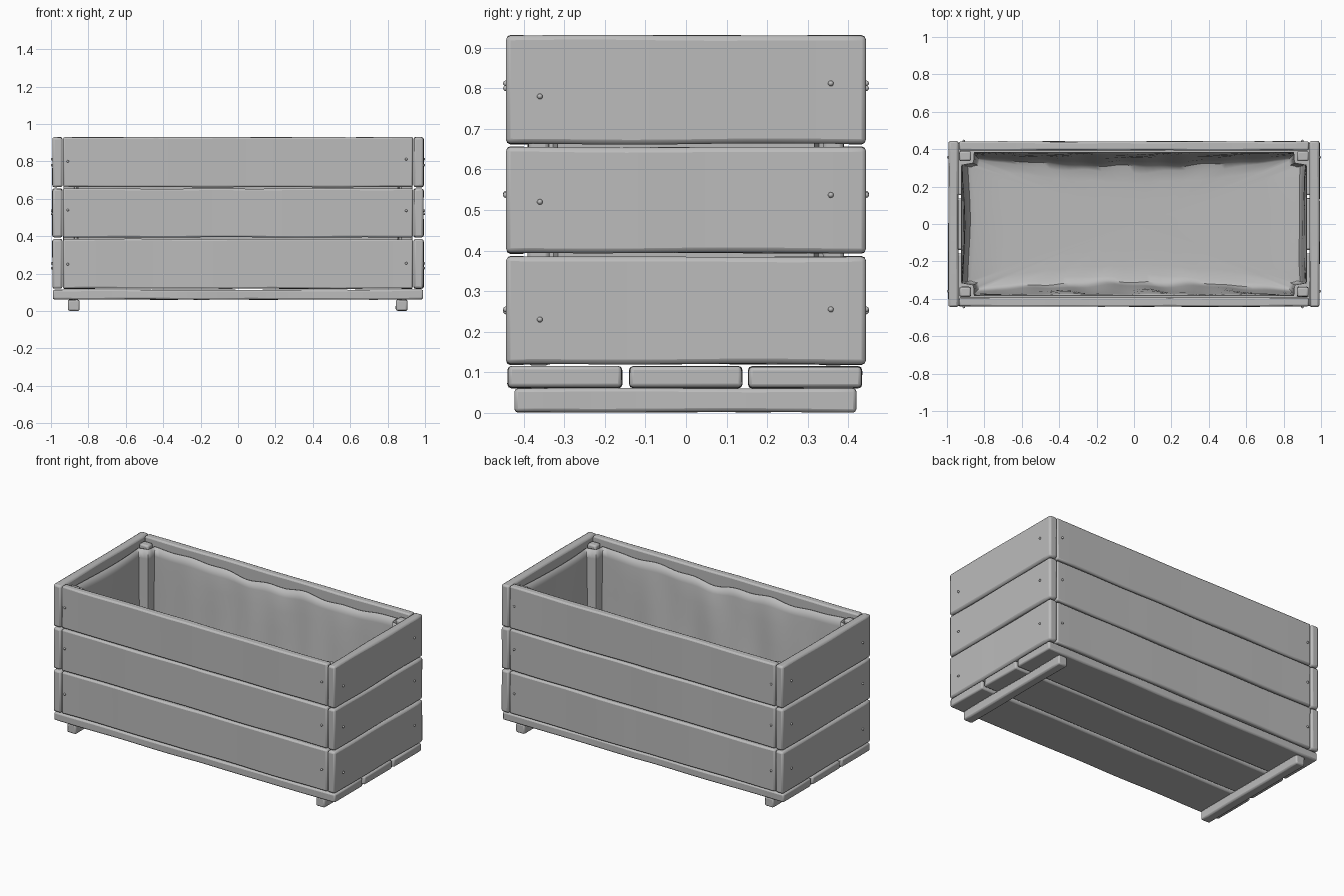
import bpy, bmesh, math, random
from mathutils import Vector

if "Cube" in bpy.data.objects:
    bpy.data.objects.remove(bpy.data.objects["Cube"])

random.seed(4)
grey = bpy.data.materials.new("weathered grey")
grey.diffuse_color = (0.5, 0.5, 0.5, 1)
grey.use_nodes = True
grey.node_tree.nodes["Principled BSDF"].inputs["Base Color"].default_value = grey.diffuse_color


def finish(name, bm, bevel=0.0, segments=2):
    me = bpy.data.meshes.new(name)
    bmesh.ops.recalc_face_normals(bm, faces=bm.faces)
    bm.to_mesh(me)
    bm.free()
    ob = bpy.data.objects.new(name, me)
    bpy.context.collection.objects.link(ob)
    me.materials.append(grey)
    if bevel:
        mod = ob.modifiers.new("worn edges", 'BEVEL')
        mod.width, mod.segments, mod.limit_method = bevel, segments, 'ANGLE'
        mod.angle_limit = math.radians(40)
    bpy.ops.object.select_all(action='DESELECT')
    ob.select_set(True)
    bpy.context.view_layer.objects.active = ob
    bpy.ops.object.shade_smooth_by_angle(angle=math.radians(40))
    return ob


def board(name, lo, hi, axis, wear=0.004, bevel=0.009, cuts=14):
    """Wooden board from lo to hi, gently uneven along its length axis."""
    lo, hi = Vector(lo), Vector(hi)
    mid, size = (lo + hi) / 2, hi - lo
    bm = bmesh.new()
    bmesh.ops.create_cube(bm, size=1)
    for v in bm.verts:
        v.co = Vector(c * s for c, s in zip(v.co, size)) + mid
    long_edges = [e for e in bm.edges
                  if abs(e.verts[0].co[axis] - e.verts[1].co[axis]) > 1e-4]
    bmesh.ops.subdivide_edges(bm, edges=long_edges, cuts=cuts)
    phase = [random.uniform(0, 6.28) for _ in range(8)]
    for v in bm.verts:
        t = v.co[axis]
        signs = [1 if v.co[i] > mid[i] else -1 for i in range(3)]
        for i in range(3):
            if i != axis:
                k = (signs[0] + 1) + (signs[2] + 1) // 2 + i
                wave = math.sin(t * 5 + phase[k % 8]) + math.sin(t * 11 + phase[(k + 3) % 8])
                v.co[i] -= signs[i] * wear * (0.5 + 0.25 * wave)
    return finish(name, bm, bevel)


def screw(name, pos, direction):
    """Domed screw head with a short neck."""
    bm = bmesh.new()
    bmesh.ops.create_uvsphere(bm, u_segments=10, v_segments=6, radius=0.007)
    turn = Vector(direction).to_track_quat('Z', 'Y')
    for v in bm.verts:
        v.co = turn @ v.co + Vector(pos)
    return finish(name, bm)


# Three rows of wall boards with their screws
rows = [(0.118, 0.387, 0.23, 0.255), (0.392, 0.657, 0.52, 0.537), (0.661, 0.932, 0.78, 0.812)]
for r, (z0, z1, za, zb) in enumerate(rows, 1):
    for s, side in ((-1, "left"), (1, "right")):
        x0, x1 = sorted((s * 0.937, s * 0.994))
        board(f"{side}_end_board_{r}", (x0, -0.444, z0), (x1, 0.444, z1), 1, bevel=0.012)
        for y, z in ((-0.36, za), (0.357, zb)):
            screw(f"{side}_end_screw", (s * 0.994, y, z), (s, 0, 0))
    for s, side in ((-1, "front"), (1, "back")):
        y0, y1 = sorted((s * 0.392, s * 0.443))
        board(f"{side}_board_{r}", (-0.935, y0, z0), (0.935, y1, z1), 0)
        for x, z in ((-0.91, za + 0.02), (0.9, zb)):
            screw(f"{side}_screw", (x, s * 0.444, z), (0, s, 0))

# Floor boards and the two feet
for i, (y0, y1) in enumerate(((-0.441, -0.156), (-0.141, 0.14), (0.152, 0.435)), 1):
    board(f"floor_board_{i}", (-0.99, y0, 0.06), (0.99, y1, 0.116), 0)
for x, side in ((-0.878, "left"), (0.875, "right")):
    board(f"{side}_foot", (x - 0.032, -0.423, 0), (x + 0.032, 0.42, 0.062), 1, 0.003)

# Corner posts
for sx in (-1, 1):
    for sy in (-1, 1):
        x0, x1 = sorted((sx * 0.87, sx * 0.935))
        y0, y1 = sorted((sy * 0.335, sy * 0.391))
        board("corner_post", (x0, y0, 0.117), (x1, y1, 0.905), 2, 0.003, 0.01, 6)

# Cloth liner: wavy sheet that hugs the walls, wraps the posts and covers the floor
W, D, NX, NY = 0.922, 0.384, 48, 22
quarter = [(0.862, D), (0.856, 0.345), (0.862, 0.326), (0.885, 0.322), (W, 0.315)]
outline = []
for i in range(NX + 1):
    outline.append((-0.855 + 1.71 * i / NX, D))
outline += quarter[1:]
outline += [(W, 0.315 - 0.63 * i / NY) for i in range(1, NY)]
outline += [(x, -y) for x, y in reversed(quarter[1:])]
outline += [(-x, -y) for x, y in outline]
levels = [(0, 0.89), (0.15, 0.83), (0.3, 0.73), (0.45, 0.6), (0.6, 0.46), (0.75, 0.33),
          (0.88, 0.22), (1.0, 0.165), (1.25, 0.138), (1.7, 0.128)]
bm = bmesh.new()
rings = []
for t, z in levels:
    ring = []
    for x, y in outline:
        px, py = x, y
        mx, my = max(0, 1 - (x / 0.87) ** 2), max(0, 1 - (y / 0.33) ** 2)
        fold = 0.006 * math.sin(13 * x + 4 * t + 2 * y) + 0.004 * math.sin(29 * x + 3 + 9 * y)
        if abs(y) > 0.38:
            py -= math.copysign(t * (0.015 + 0.04 * mx) + fold * mx * min(1, t * 3), y)
        elif abs(x) > 0.91:
            px -= math.copysign(t * (0.01 + 0.012 * my) + fold * my * min(1, t * 3), x)
        if t > 0.6:
            px -= x * 0.03 * (t - 0.6)
            py -= y * 0.03 * (t - 0.6)
        sag = 0.0
        if t < 0.4:
            edge = 0.022 * mx if abs(y) > 0.38 else 0.015 * my
            sag = edge * (1 + math.sin(9 * x + 2 + y * 3) * 0.5 + math.sin(23 * x) * 0.35) * (1 - t / 0.4)
        ring.append(bm.verts.new((px, py, z - sag)))
    rings.append(ring)
n = len(outline)
for a, b in zip(rings, rings[1:]):
    for i in range(n):
        bm.faces.new((a[i], a[(i + 1) % n], b[(i + 1) % n], b[i]))
# Liner floor: rings shrinking to a centre point
last = rings[-1]
for f, z in ((0.8, 0.124), (0.45, 0.122)):
    ring = [bm.verts.new((v.co.x * f / (1 if last is rings[-1] else 0.8),
                          v.co.y * f / (1 if last is rings[-1] else 0.8), z)) for v in last]
    for i in range(n):
        bm.faces.new((last[i], last[(i + 1) % n], ring[(i + 1) % n], ring[i]))
    last = ring
centre = bm.verts.new((0, 0, 0.122))
for i in range(n):
    bm.faces.new((last[i], last[(i + 1) % n], centre))
liner = finish("cloth_liner", bm)
for p in liner.data.polygons:
    p.use_smooth = True
thick = liner.modifiers.new("cloth thickness", 'SOLIDIFY')
thick.thickness, thick.offset = 0.004, 0
